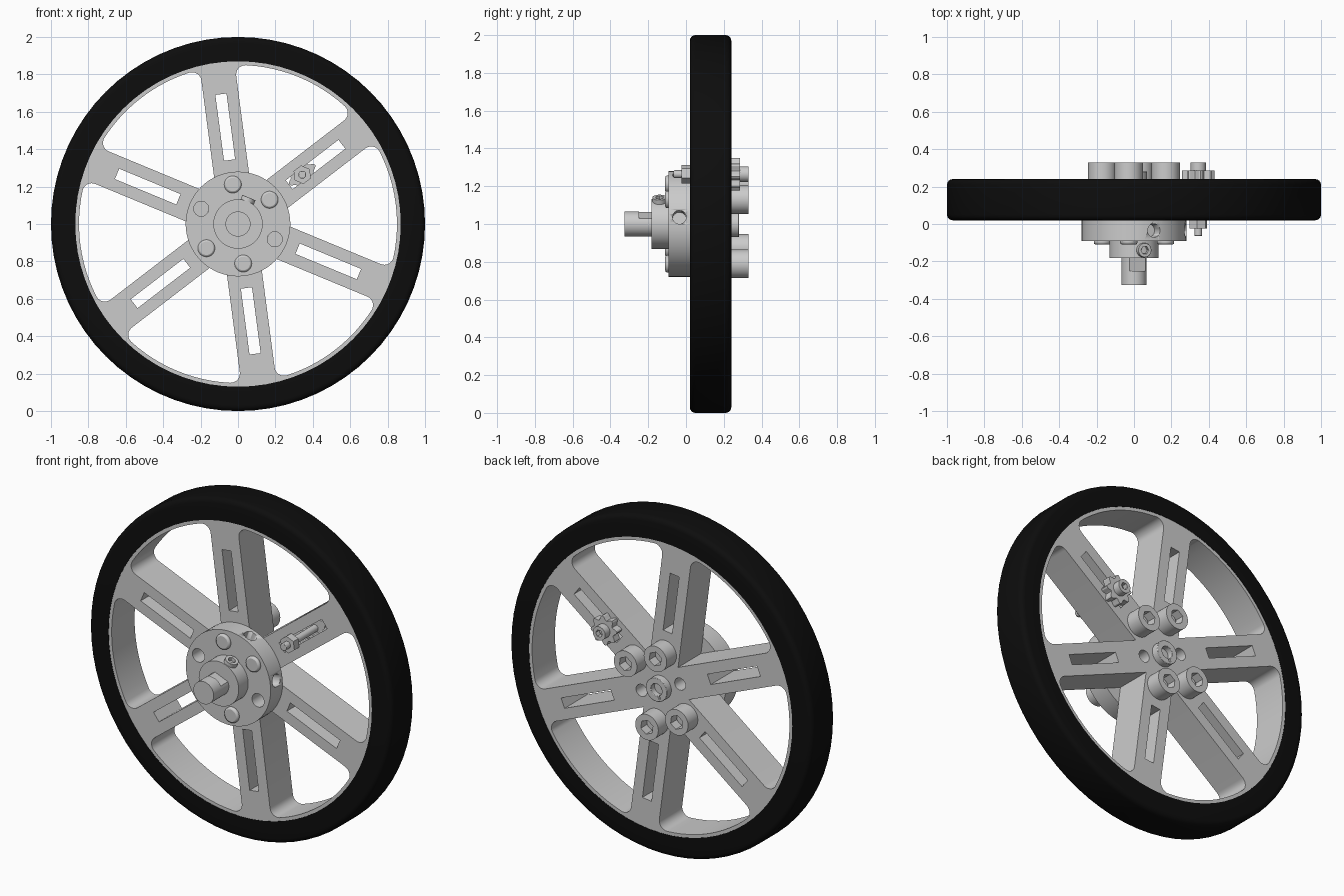
import bpy, bmesh
from math import sin, cos, asin, radians, pi, tau
from mathutils import Vector

if "Cube" in bpy.data.objects:
    bpy.data.objects.remove(bpy.data.objects["Cube"])

SPOKES = [radians(37.5 + 60 * i) for i in range(6)]
RIM, HALF, FIL = 0.85, 0.094, 0.05      # window radius, half spoke width, corner fillet
SCREW_A = radians(67.5)                 # direction of the set screw and shaft flat


def polar(r, a, c=(0, 0)):
    return (c[0] + r * cos(a), c[1] + r * sin(a))


def circle(r, c=(0, 0), n=32, start=0.0):
    return [polar(r, start + tau * i / n, c) for i in range(n)]


def finish(ob, bevel=0):
    bpy.ops.object.select_all(action='DESELECT')
    ob.select_set(True)
    bpy.context.view_layer.objects.active = ob
    bpy.ops.object.shade_smooth_by_angle(angle=radians(30))
    if bevel:
        m = ob.modifiers.new("bevel", 'BEVEL')
        m.width, m.segments, m.limit_method = bevel, 2, 'ANGLE'
        m.angle_limit = radians(50)
    return ob


def plate(name, loops, y0, y1, bevel=0, loc=None, rot=None):
    """Extrude outlines with holes (x, z about the wheel centre) from y0 to y1."""
    cu = bpy.data.curves.new(name + "_outline", 'CURVE')
    cu.dimensions, cu.fill_mode, cu.extrude = '2D', 'BOTH', abs(y1 - y0) / 2
    for pts in loops:
        s = cu.splines.new('POLY')
        s.points.add(len(pts) - 1)
        for p, q in zip(s.points, pts):
            p.co = (q[0], q[1], 0, 1)
        s.use_cyclic_u = True
    tmp = bpy.data.objects.new(name + "_tmp", cu)
    bpy.context.collection.objects.link(tmp)
    dg = bpy.context.evaluated_depsgraph_get()
    me = bpy.data.meshes.new_from_object(tmp.evaluated_get(dg))
    bpy.data.objects.remove(tmp)
    bpy.data.curves.remove(cu)
    bm = bmesh.new()
    bm.from_mesh(me)
    bmesh.ops.remove_doubles(bm, verts=bm.verts[:], dist=1e-5)
    bmesh.ops.dissolve_limit(bm, angle_limit=0.02, verts=bm.verts[:], edges=bm.edges[:])
    bmesh.ops.recalc_face_normals(bm, faces=bm.faces[:])
    bm.to_mesh(me)
    bm.free()
    ob = bpy.data.objects.new(name, me)
    bpy.context.collection.objects.link(ob)
    ob.location = loc or (0, (y0 + y1) / 2, 1)
    ob.rotation_euler = rot or (pi / 2, 0, 0)
    return finish(ob, bevel)


def radial(name, loops, a, r0, r1, y, bevel=0):
    """Same, but extruded along a radius of the wheel at angle a."""
    m = (r0 + r1) / 2
    return plate(name, loops, r0, r1, bevel, (m * cos(a), y, 1 + m * sin(a)), (0, pi / 2 - a, 0))


# Tyre: lathed rounded section
def arc(cx, cy, r, a0):
    return [polar(r, a0 + pi / 2 * i / 4, (cx, cy)) for i in range(5)]

section = [(0.87, 0.02)] + arc(0.97, 0.05, 0.03, -pi / 2) + arc(0.97, 0.21, 0.03, 0) + [(0.87, 0.24)]
bm = bmesh.new()
N = 72
rings = [[bm.verts.new((r * cos(t), y, r * sin(t))) for r, y in section]
         for t in [tau * i / N for i in range(N)]]
for i in range(N):
    a, b = rings[i], rings[(i + 1) % N]
    for j in range(len(section)):
        k = (j + 1) % len(section)
        bm.faces.new((a[j], a[k], b[k], b[j]))
bmesh.ops.recalc_face_normals(bm, faces=bm.faces[:])
me = bpy.data.meshes.new("tyre")
bm.to_mesh(me)
bm.free()
tyre = bpy.data.objects.new("tyre", me)
tyre.location.z = 1
bpy.context.collection.objects.link(tyre)
finish(tyre)
black = bpy.data.materials.new("black_rubber")
black.diffuse_color = (0.004, 0.004, 0.004, 1)
black.use_nodes = True
black.node_tree.nodes["Principled BSDF"].inputs["Base Color"].default_value = black.diffuse_color
me.materials.append(black)


# Wheel: rim and six slotted spokes
def window(mid):
    off = asin((HALF + FIL) / (RIM - FIL))
    c = pi / 6 - off                        # fillet centre angle from the bisector
    ctr = polar(RIM - FIL, c)
    corner = [polar(FIL, c + (2 * pi / 3 - c) * i / 8, ctr) for i in range(9)]
    rim = [polar(RIM, -c + 2 * c * i / 12) for i in range(1, 12)]
    pts = [(2 * HALF, 0)] + [(x, -y) for x, y in reversed(corner)] + rim + corner
    return [(x * cos(mid) - y * sin(mid), x * sin(mid) + y * cos(mid)) for x, y in pts]


def slot(a):
    return [(x * cos(a) - y * sin(a), x * sin(a) + y * cos(a))
            for x, y in [(0.345, -0.03), (0.7, -0.03), (0.7, 0.03), (0.345, 0.03)]]

loops = [circle(0.88, n=72)]
for a in SPOKES:
    loops += [window(a + pi / 6), slot(a)]
loops += [circle(0.036, polar(0.138, SPOKES[i]), 24) for i in (2, 5)]
plate("wheel_rim_and_spokes", loops, 0.022, 0.238)

# Hub flange with two open holes and drilled edge holes
hub = plate("hub_flange", [circle(0.28, n=64)] + [circle(0.04, polar(0.213, SPOKES[i])) for i in (2, 5)],
            -0.092, 0.022)
for a in (SCREW_A, radians(7.5)):
    cut = radial("edge_hole_cutter", [circle(0.036)], a, 0.2, 0.32, -0.035)
    cut.hide_render = True
    cut.hide_set(True)
    b = hub.modifiers.new("edge_hole", 'BOOLEAN')
    b.operation, b.object, b.solver = 'DIFFERENCE', cut, 'EXACT'
plate("hub_collar", [circle(0.132, n=48)], -0.182, -0.09)

# Shaft: round tip, then a flat facing the set screw
plate("shaft_tip", [circle(0.067, n=40)], -0.325, -0.25)
plate("shaft", [[polar(0.067, SCREW_A + 0.75 + (tau - 1.5) * i / 32) for i in range(33)]], -0.25, 0.245)

# Rear shaft end with a split bore
sa = radians(247.5)
split = [polar(0.036, sa + 0.15 + (tau - 0.3) * i / 28) for i in range(29)]
split += [polar(0.057, sa - 0.1), polar(0.057, sa + 0.1)]
plate("rear_shaft_end", [circle(0.07, n=40), split], 0.235, 0.28, 0.008)

# Set screw in the collar
radial("set_screw_head", [circle(0.038), circle(0.022, n=6)], SCREW_A, 0.10, 0.153, -0.14, 0.004)
radial("set_screw_core", [circle(0.03)], SCREW_A, 0.05, 0.13, -0.14)

# Four hub bolts with hex sockets at the back
for i in (0, 1, 3, 4):
    c = polar(0.213, SPOKES[i])
    plate("hub_bolt_head", [circle(0.076, c, 40), circle(0.043, c, 6, SPOKES[i])], 0.236, 0.33)
    plate("hub_bolt_shank", [circle(0.046, c)], -0.11, 0.275, 0.01)

# Small clamp screw, nut and lobed washer in one spoke slot
c = polar(0.433, SPOKES[0])
plate("clamp_screw_shank", [circle(0.021, c, 24)], -0.065, 0.30, 0.004)
plate("clamp_nut", [circle(0.05, c, 6, SPOKES[0])], -0.025, 0.022)
plate("clamp_screw_head", [circle(0.041, c), circle(0.022, c, 6)], 0.28, 0.33)
lobes = [polar(0.075 + 0.012 * cos(8 * t), t + SPOKES[0], c) for t in [tau * i / 64 for i in range(64)]]
plate("lobed_washer", [lobes], 0.236, 0.285)
